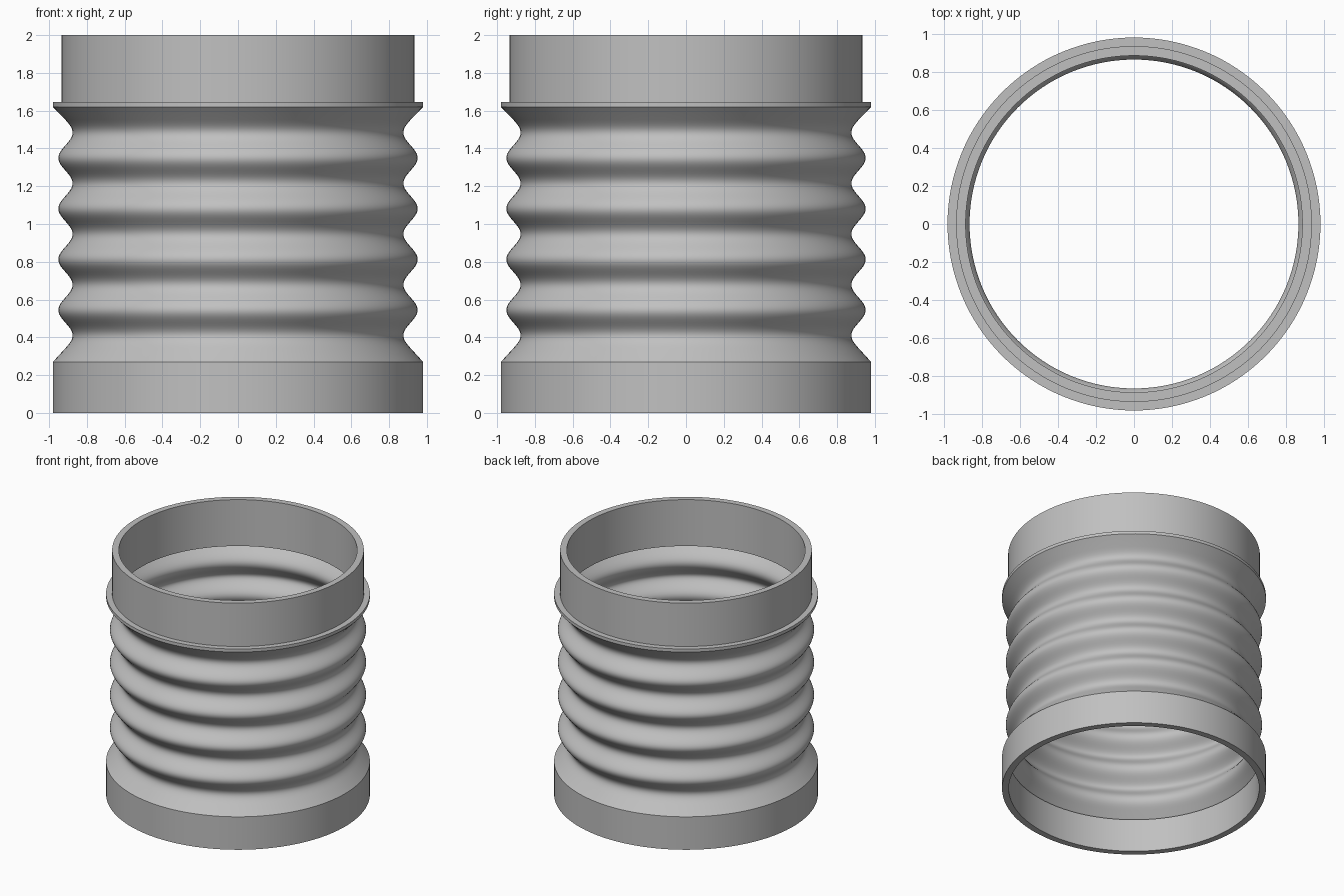
import bpy, bmesh, math
from mathutils import Vector

if "Cube" in bpy.data.objects:
    bpy.data.objects.remove(bpy.data.objects["Cube"], do_unlink=True)

SEGMENTS = 128
WALL = 0.012                      # bellows thickness
LOW, HIGH = 0.27, 1.62            # bellows ends
VALLEY, PITCH, FOLDS = 0.41, 0.2685, 4
MEAN, DEPTH = 0.9135, 0.038       # fold radius and half depth
OUTER = 0.98

grey = bpy.data.materials.new("plain_grey")
grey.use_nodes = True
colour = (0.53, 0.53, 0.53, 1)
grey.diffuse_color = colour
grey.node_tree.nodes["Principled BSDF"].inputs["Base Color"].default_value = colour


def lathe(name, profile):
    """Turn a closed (radius, height) profile around the z axis."""
    bm = bmesh.new()
    rings = []
    for i in range(SEGMENTS):
        a = math.tau * i / SEGMENTS
        rings.append([bm.verts.new((r * math.cos(a), r * math.sin(a), z))
                      for r, z in profile])
    for i, ring in enumerate(rings):
        after = rings[(i + 1) % SEGMENTS]
        for j in range(len(profile)):
            k = (j + 1) % len(profile)
            bm.faces.new((ring[j], after[j], after[k], ring[k]))
    bmesh.ops.recalc_face_normals(bm, faces=bm.faces)
    mesh = bpy.data.meshes.new(name)
    bm.to_mesh(mesh)
    bm.free()
    mesh.materials.append(grey)
    obj = bpy.data.objects.new(name, mesh)
    bpy.context.collection.objects.link(obj)
    bpy.ops.object.select_all(action='DESELECT')
    obj.select_set(True)
    bpy.context.view_layer.objects.active = obj
    bpy.ops.object.shade_smooth_by_angle(angle=math.radians(30))
    return obj


# Plain collar at the bottom
lathe("bottom_collar", [(0.93, 0), (OUTER, 0), (OUTER, LOW), (0.93, LOW)])

# Narrower collar at the top, with a thin flange
lathe("top_collar", [(0.885, HIGH), (OUTER, HIGH), (OUTER, 1.645),
                     (0.935, 1.645), (0.935, 2), (0.885, 2)])

# Bellows: wave-shaped folds with straight flares at both ends
start = VALLEY - PITCH / 4
steps = 18 * FOLDS + 9
outer = [(OUTER, LOW)]
for i in range(steps + 1):
    z = start + PITCH * (FOLDS + 0.5) * i / steps
    outer.append((MEAN - DEPTH * math.cos(math.tau * (z - VALLEY) / PITCH), z))
outer.append((OUTER, HIGH))

# Inner skin follows the outer one at an even distance
inner = []
for i, (r, z) in enumerate(outer):
    before, after = outer[max(i - 1, 0)], outer[min(i + 1, len(outer) - 1)]
    along = (Vector(after) - Vector(before)).normalized()
    inner.append((r - along.y * WALL, z + along.x * WALL))
# Keep the end points level with the collars
inner[0] = (OUTER - WALL * 1.4, LOW)
inner[-1] = (OUTER - WALL * 1.4, HIGH)
lathe("bellows", outer + inner[::-1])
